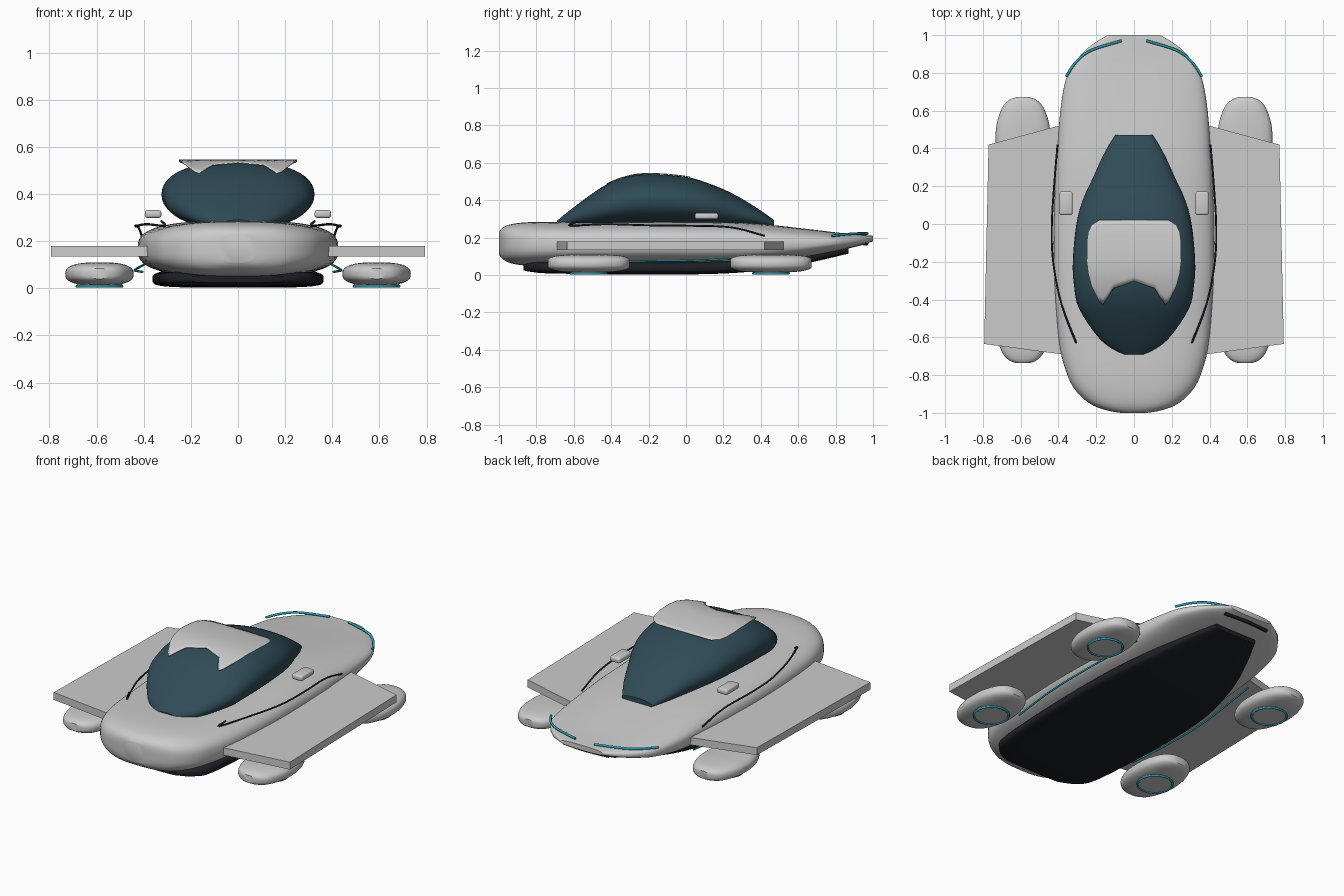
import bpy, bmesh, math
from mathutils import Vector

if "Cube" in bpy.data.objects:
    bpy.data.objects.remove(bpy.data.objects["Cube"])


def material(name, rgb):
    m = bpy.data.materials.new(name)
    m.diffuse_color = (*rgb, 1)
    m.use_nodes = True
    m.node_tree.nodes["Principled BSDF"].inputs["Base Color"].default_value = m.diffuse_color
    return m


GLASS = material("tinted_glass", (0.028, 0.07, 0.095))
DARK = material("dark_trim", (0.012, 0.014, 0.019))
TEAL = material("teal_light", (0.02, 0.38, 0.48))


def finish(name, bm, mat=None, angle=35):
    bmesh.ops.recalc_face_normals(bm, faces=bm.faces)
    me = bpy.data.meshes.new(name)
    bm.to_mesh(me)
    bm.free()
    me.shade_smooth()
    me.set_sharp_from_angle(angle=math.radians(angle))
    if mat:
        me.materials.append(mat)
    ob = bpy.data.objects.new(name, me)
    bpy.context.collection.objects.link(ob)
    return ob


def spline(pts, steps):
    """Catmull-Rom curve through the given stations."""
    pts = [Vector(p) for p in pts]
    out = []
    for i in range(len(pts) - 1):
        a, b = pts[max(i - 1, 0)], pts[i]
        c, d = pts[i + 1], pts[min(i + 2, len(pts) - 1)]
        for k in range(steps):
            t = k / steps
            out.append(0.5 * (2 * b + (c - a) * t + (2 * a - 5 * b + 4 * c - d) * t * t
                              + (3 * b - a - 3 * c + d) * t ** 3))
    return out + [pts[-1]]


def loft(name, stations, power, mat=None, cx=0, steps=4, sides=48, angle=35):
    """Superellipse sections along y; a station is (y, half width, bottom, top)."""
    bm = bmesh.new()
    rings = []
    for y, w, z0, z1 in spline(stations, steps):
        ring = []
        for i in range(sides):
            a = math.tau * i / sides
            c, s = math.cos(a), math.sin(a)
            px = math.copysign(abs(c) ** (2 / power), c)
            pz = math.copysign(abs(s) ** (2 / power), s)
            ring.append(bm.verts.new((cx + w * px, y, (z0 + z1) / 2 + (z1 - z0) / 2 * pz)))
        rings.append(ring)
    for r, q in zip(rings, rings[1:]):
        for i in range(sides):
            j = (i + 1) % sides
            bm.faces.new((r[i], r[j], q[j], q[i]))
    bm.faces.new(rings[0])
    bm.faces.new(rings[-1])
    return finish(name, bm, mat, angle)


def slab(name, outline, z0, z1, mat=None):
    bm = bmesh.new()
    lo = [bm.verts.new((x, y, z0)) for x, y in outline]
    hi = [bm.verts.new((x, y, z1)) for x, y in outline]
    bm.faces.new(lo)
    bm.faces.new(hi)
    for i in range(len(lo)):
        j = (i + 1) % len(lo)
        bm.faces.new((lo[i], lo[j], hi[j], hi[i]))
    return finish(name, bm, mat)


def tube(name, pts, radius, mat, closed=False, smooth=6):
    path = pts if closed else spline(pts, smooth)
    cu = bpy.data.curves.new(name, 'CURVE')
    cu.dimensions = '3D'
    cu.bevel_depth = radius
    cu.bevel_resolution = 2
    cu.use_fill_caps = True
    sp = cu.splines.new('POLY')
    sp.points.add(len(path) - 1)
    for p, co in zip(sp.points, path):
        p.co = (*co, 1)
    sp.use_cyclic_u = closed
    cu.materials.append(mat)
    ob = bpy.data.objects.new(name, cu)
    bpy.context.collection.objects.link(ob)
    return ob


# Main hull
loft("hull", [(-1, .07, .11, .23), (-.985, .15, .09, .25), (-.95, .235, .068, .268),
              (-.88, .31, .053, .28), (-.78, .36, .05, .284), (-.6, .4, .05, .283),
              (-.2, .425, .05, .287), (.2, .418, .05, .283), (.4, .405, .06, .273),
              (.6, .39, .085, .252), (.77, .36, .12, .232), (.86, .31, .14, .222),
              (.94, .235, .16, .215), (1, .14, .18, .21)], 2.9, sides=64)

# Dark underbody pan and rear vent
loft("underbody", [(-.87, .2, .025, .055), (-.82, .28, .016, .07), (-.7, .335, .008, .075),
                   (-.2, .362, .003, .075), (.2, .35, .008, .08), (.5, .29, .035, .105),
                   (.7, .22, .075, .135), (.87, .14, .115, .15)], 4.5, DARK)
tube("rear_vent", [(-.15, .955, .168), (0, .965, .168), (.15, .955, .168)], .011, DARK)

# Glass canopy
TOP = [(-.69, .063, .25, .29), (-.61, .18, .25, .355), (-.45, .29, .25, .47),
       (-.33, .317, .255, .522), (-.2, .324, .258, .541), (0, .305, .258, .525),
       (.13, .27, .255, .487), (.25, .215, .25, .435), (.37, .16, .25, .365),
       (.47, .1, .25, .295)]
loft("canopy", TOP, 2.2, GLASS)

# Roof panel: a thin sheet that follows the canopy's long curve
profile = spline(TOP, 12)


def roof_z(y):
    for a, b in zip(profile, profile[1:]):
        if a[0] <= y <= b[0]:
            return a[3] + (b[3] - a[3]) * (y - a[0]) / (b[0] - a[0]) + .003


# columns: x, front edge y, rear edge y
cols = [(.25, -.2, -.1), (.243, -.26, -.045), (.225, -.33, -.005), (.185, -.41, .02), (.165, -.425, .022),
        (.14, -.39, .022), (.11, -.34, .022), (.05, -.32, .022), (0, -.30, .022)]
cols += [(-x, f, r) for x, f, r in cols[-2::-1]]
bm = bmesh.new()
N = 14
grid = []
for x, f, r in cols:
    ys = [f + (r - f) * k / N for k in range(N + 1)]
    grid.append([bm.verts.new((x, y, roof_z(y))) for y in ys])
for a, b in zip(grid, grid[1:]):
    for k in range(N):
        bm.faces.new((a[k], a[k + 1], b[k + 1], b[k]))
roof = finish("roof_panel", bm)
sol = roof.modifiers.new("thickness", 'SOLIDIFY')
sol.thickness = .004
sol.offset = 0

for s, side in ((-1, "left"), (1, "right")):
    # Side wing plate
    slab(side + "_wing", [(s * .38, .525), (s * .77, .42), (s * .793, -.635), (s * .38, -.69)],
         .135, .18)

    # Hover pods with glowing rings
    for cy, end in ((-.52, "front"), (.455, "rear")):
        pod = [(-.217, .035, .04, .085), (-.2, .075, .03, .096), (-.16, .11, .02, .105),
               (-.08, .138, .014, .11), (0, .145, .012, .11)]
        pod += [(-y, w, a, b) for y, w, a, b in pod[-2::-1]]
        loft(f"{side}_{end}_pod", [(cy + y, w, a, b) for y, w, a, b in pod], 2.7,
             cx=s * .588, sides=40)
        ring = [(s * .588 + .096 * math.cos(math.tau * i / 40),
                 cy + .096 * math.sin(math.tau * i / 40), .009) for i in range(40)]
        tube(f"{side}_{end}_pod_ring", ring, .006, TEAL, closed=True)
        slab(f"{side}_{end}_pod_disc", [(x, y) for x, y, z in ring], .008, .03)

    # Mirror block
    bm = bmesh.new()
    bmesh.ops.create_cube(bm, size=1)
    for v in bm.verts:
        v.co = (s * .36 + v.co.x * .07, .11 + v.co.y * .125, .315 + v.co.z * .033)
    bmesh.ops.bevel(bm, geom=bm.edges[:], offset=.011, segments=3, affect='EDGES', profile=.5)
    finish(side + "_mirror", bm)

    # Tail light, sill light and shoulder seam
    tube(side + "_tail_light", [(s * .36, .78, .21), (s * .305, .86, .218), (s * .225, .92, .222),
                                (s * .065, .97, .222)], .007, TEAL)
    tube(side + "_sill_light", [(s * .405, -.5, .07), (s * .435, -.2, .075), (s * .435, .1, .08),
                                (s * .4, .5, .1)], .005, TEAL)
    tube(side + "_shoulder_seam", [(s * .405, .42, .21), (s * .42, .24, .255), (s * .435, 0, .264),
                                   (s * .428, -.2, .266), (s * .385, -.42, .272),
                                   (s * .31, -.62, .265), (s * .325, -.58, .285)], .005, DARK)
